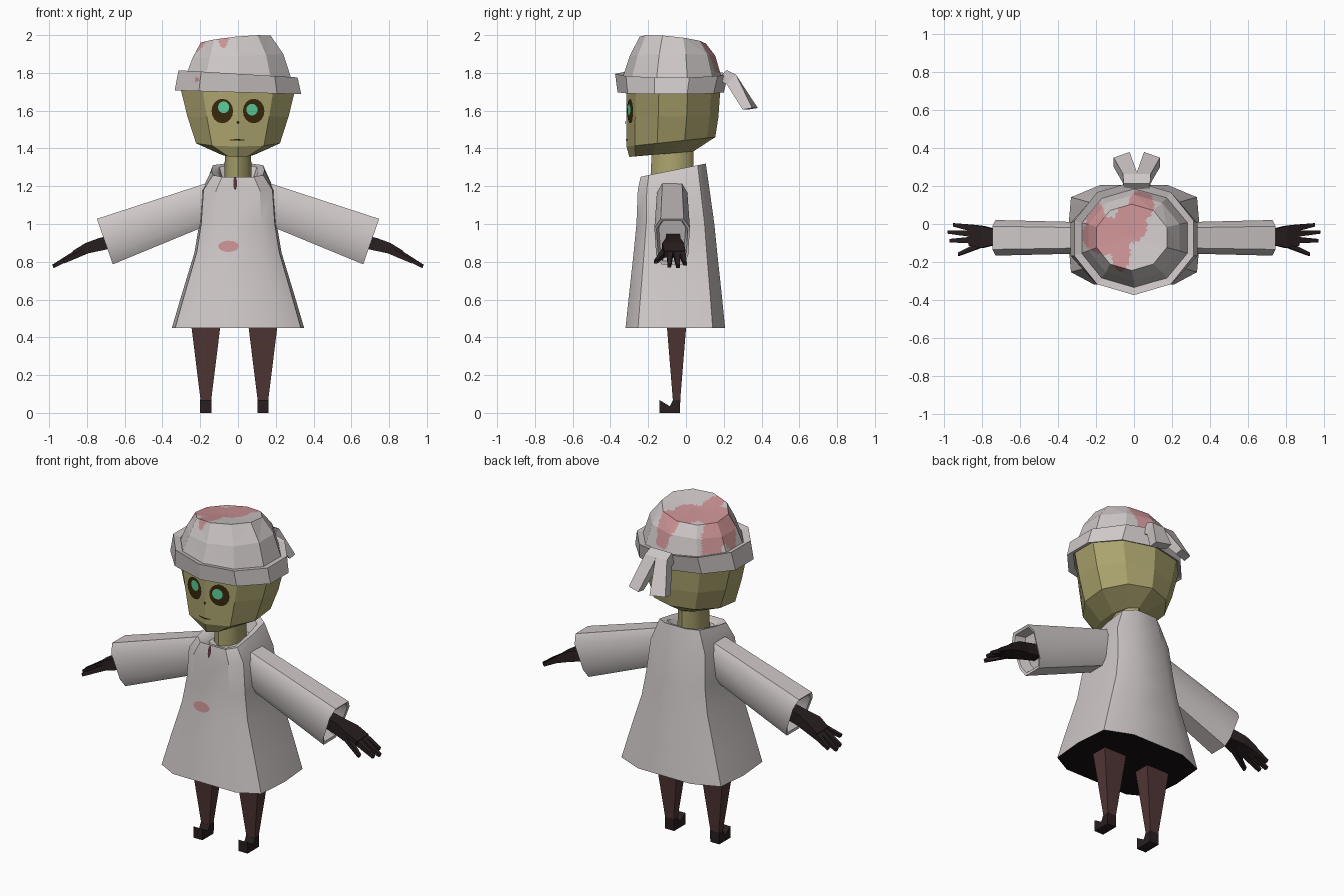
import bpy, bmesh, math
from mathutils import Vector
from mathutils.bvhtree import BVHTree

if "Cube" in bpy.data.objects:
    bpy.data.objects.remove(bpy.data.objects["Cube"])


def material(name, r, g, b):
    m = bpy.data.materials.new(name)
    m.diffuse_color = (r, g, b, 1)
    m.use_nodes = True
    m.node_tree.nodes["Principled BSDF"].inputs["Base Color"].default_value = m.diffuse_color
    return m


CLOTH = material("pale cloth", 0.62, 0.57, 0.57)
PINK = material("pink stain", 0.60, 0.29, 0.30)
SKIN = material("olive skin", 0.41, 0.37, 0.155)
EYE = material("dark brown eye", 0.04, 0.022, 0.004)
GREEN = material("green pupil", 0.11, 0.62, 0.33)
LEG = material("maroon legs", 0.082, 0.036, 0.036)
GLOVE = material("dark gloves", 0.022, 0.013, 0.014)
LINING = material("black lining", 0.008, 0.005, 0.005)


def make(name, bm, mats, smooth=None):
    bmesh.ops.recalc_face_normals(bm, faces=bm.faces[:])
    me = bpy.data.meshes.new(name)
    bm.to_mesh(me)
    bm.free()
    ob = bpy.data.objects.new(name, me)
    bpy.context.collection.objects.link(ob)
    for m in mats:
        me.materials.append(m)
    if smooth:
        bpy.ops.object.select_all(action='DESELECT')
        ob.select_set(True)
        bpy.context.view_layer.objects.active = ob
        bpy.ops.object.shade_smooth_by_angle(angle=math.radians(smooth))
    return ob


def skin_rings(rings, loop=False, bm=None):
    """Bridge a list of equal rings; cap the ends unless they loop."""
    bm = bm or bmesh.new()
    vs = [[bm.verts.new(p) for p in r] for r in rings]
    n = len(vs[0])
    pairs = list(zip(vs, vs[1:])) + ([(vs[-1], vs[0])] if loop else [])
    for a, b in pairs:
        for i in range(n):
            bm.faces.new((a[i], a[(i + 1) % n], b[(i + 1) % n], b[i]))
    if not loop:
        bm.faces.new(vs[0])
        bm.faces.new(vs[-1])
    return bm


def oval(z, rx, yf, yb, tx=0, ty=0, xc=0, n=10):
    """Ring with a corner at the front; tx, ty tilt it sideways and backwards."""
    out = []
    for i in range(n):
        a = math.tau * i / n
        x = xc + rx / 0.951 * math.sin(a)
        y = (yf + yb) / 2 - (yb - yf) / 2 * math.cos(a)
        out.append(Vector((x, y, z + tx * x - ty * math.cos(a))))
    return out


def quad(c, u, v):
    c, u, v = Vector(c), Vector(u), Vector(v)
    return [c + u + v, c - u + v, c - u - v, c + u - v]


def decal(name, target, cx, cz, rx, rz, mat, lift=0.004, n=16):
    """Thin oval patch projected from the front on to a part."""
    me = target.data
    tree = BVHTree.FromPolygons([v.co for v in me.vertices],
                                [list(p.vertices) for p in me.polygons])
    bm = bmesh.new()

    def hit(x, z):
        p = tree.ray_cast(Vector((x, -2, z)), Vector((0, 1, 0)))[0]
        return bm.verts.new((x, (p.y if p else -0.3) - lift, z))
    mid = hit(cx, cz)
    rings = [[hit(cx + s * rx * math.cos(math.tau * i / n),
                  cz + s * rz * math.sin(math.tau * i / n)) for i in range(n)]
             for s in (0.5, 1)]
    for i in range(n):
        j = (i + 1) % n
        bm.faces.new((mid, rings[0][i], rings[0][j]))
        bm.faces.new((rings[0][i], rings[1][i], rings[1][j], rings[0][j]))
    ob = make(name, bm, [mat])
    if me.polygons and ob.data.polygons[0].normal.y > 0:
        ob.data.flip_normals()
    return ob


# Head: vertical face, tapering jaw
head = make("head", skin_rings([
    oval(1.355 + 0.015, 0.085, -0.30, 0.04, ty=0.015),
    oval(1.435, 0.222, -0.315, 0.155, ty=0.025),
    oval(1.57, 0.268, -0.315, 0.172),
    oval(1.76, 0.315, -0.315, 0.185)]), [SKIN])

make("neck", skin_rings([oval(1.2, 0.07, -0.19, 0.04, n=8),
                         oval(1.4, 0.065, -0.18, 0.04, n=8)]), [SKIN], 50)

# Face details
for side, px, pz in ((-1, -0.076, 1.618), (1, 0.074, 1.605)):
    decal("eye", head, side * 0.083, 1.598, 0.057, 0.065, EYE)
    decal("pupil", head, px, pz, 0.03, 0.031, GREEN, 0.008)
decal("mouth", head, -0.005, 1.445, 0.042, 0.004, EYE)
decal("nose", head, 0, 1.538, 0.007, 0.008, EYE)

# Hat band: closed hoop, slightly higher on one side
band = make("hat_band", skin_rings([
    oval(1.697, 0.335, -0.362, 0.20, tx=-0.03),
    oval(1.795, 0.315, -0.375, 0.225, tx=-0.06),
    oval(1.785, 0.275, -0.335, 0.185, tx=-0.05),
    oval(1.705, 0.308, -0.32, 0.182, tx=-0.03)], loop=True), [CLOTH])
decal("band_stain", band, -0.235, 1.765, 0.032, 0.015, PINK)

# Hat crown: finely divided so stains can be coloured by overlapping ovals
bm = skin_rings([
    oval(1.77, 0.282, -0.338, 0.19),
    oval(1.89, 0.24, -0.298, 0.155, tx=0.04),
    oval(1.975, 0.185, -0.245, 0.105, tx=0.1, ty=-0.018, xc=-0.012)])
top = max(bm.faces, key=lambda f: f.calc_center_median().z)
hub = bmesh.ops.poke(bm, faces=[top])["verts"][0]
hub.co.z -= 0.008
bmesh.ops.triangulate(bm, faces=bm.faces[:])
bmesh.ops.subdivide_edges(bm, edges=bm.edges[:], cuts=7, use_grid_fill=True)
STAINS = [(-0.15, -0.06, 0.125, 0.10), (-0.07, -0.15, 0.05, 0.10),
          (-0.02, 0.0, 0.09, 0.10), (0.04, 0.10, 0.065, 0.08),
          (-0.205, 0.04, 0.05, 0.08)]
for f in bm.faces:
    c = f.calc_center_median()
    if c.z > 1.80 and any(((c.x - x) / a) ** 2 + ((c.y - y) / b) ** 2 < 1
                          for x, y, a, b in STAINS):
        f.material_index = 1
make("hat_crown", bm, [CLOTH, PINK])

# Ribbon tails tied at the back of the hat
for s in (-1, 1):
    make("hat_tail", skin_rings([
        quad((0.015 + s * 0.03, 0.19, 1.79), (0.04, 0, 0), (0, 0.025, 0.025)),
        quad((0.015 + s * 0.035, 0.24, 1.765), (0.038, 0, 0), (0, 0.025, 0.025)),
        quad((0.015 + s * 0.08, 0.34, 1.61), (0.042, -s * 0.015, 0), (0, 0.025, 0.004))
    ]), [CLOTH])


# Coat: flared rounded-box sections with an open collar
def coat_ring(z, rx, yf, yb, ty=0):
    half = [(0.6, -1), (0.95, -0.75), (1, 0), (0.95, 0.75), (0.5, 1)]
    outline = half + [(-x, y) for x, y in reversed(half)]
    return [Vector((x * rx, (yf + yb) / 2 + y * (yb - yf) / 2, z + y * ty))
            for x, y in outline]


bm = skin_rings([
    coat_ring(0.45, 0.35, -0.32, 0.207), coat_ring(0.62, 0.30, -0.302, 0.19),
    coat_ring(0.85, 0.23, -0.277, 0.165), coat_ring(1.0, 0.205, -0.262, 0.15),
    coat_ring(1.18, 0.192, -0.255, 0.125), coat_ring(1.285, 0.14, -0.24, 0.105, 0.035),
    coat_ring(1.275, 0.105, -0.205, 0.075, 0.035), coat_ring(1.23, 0.08, -0.195, 0.05)])
for f in bm.faces:
    if all(v.co.z < 0.5 for v in f.verts):
        f.material_index = 1
coat = make("coat", bm, [CLOTH, LINING], 35)
decal("coat_stain", coat, -0.05, 0.882, 0.054, 0.03, PINK)
decal("collar_slit", coat, -0.015, 1.215, 0.01, 0.035, LEG)


# Sleeves, hands, legs and shoes on both sides
def sleeve_ring(s, x, z, half, hy, k=1.0):
    up = Vector((s * 0.33, 0, 0.94)) * half * k
    shape = [(0.65, 1), (1, 0.6), (0.9, -0.6), (0.6, -1)]
    shape += [(-y, u) for y, u in reversed(shape)]
    return [Vector((s * x, -0.073 + y * hy * k, z)) + up * u for y, u in shape]


for s in (-1, 1):
    make("sleeve", skin_rings([
        sleeve_ring(s, 0.14, 1.115, 0.105, 0.08),
        sleeve_ring(s, 0.705, 0.907, 0.128, 0.094),
        sleeve_ring(s, 0.70, 0.909, 0.128, 0.094, 0.88),
        sleeve_ring(s, 0.64, 0.93, 0.128, 0.094, 0.75)]), [CLOTH], 40)

    bm = skin_rings([
        quad((s * 0.62, -0.068, 0.92), (0, 0.035, 0), (0, 0, 0.035)),
        quad((s * 0.73, -0.068, 0.892), (0, 0.04, 0), (s * 0.01, 0, 0.032)),
        quad((s * 0.80, -0.068, 0.872), (0, 0.058, 0), (s * 0.008, 0, 0.027)),
        quad((s * 0.868, -0.058, 0.84), (0, 0.056, 0), (s * 0.006, 0, 0.018))])
    # four tapered fingers, each (root x, root y, root z, tip x, tip y, tip z)
    for rx, ry, rz, tx, ty, tz in ((0.86, -0.02, 0.843, 0.95, -0.005, 0.79),
                                   (0.86, -0.05, 0.843, 0.98, -0.042, 0.775),
                                   (0.86, -0.085, 0.843, 0.97, -0.088, 0.78),
                                   (0.80, -0.105, 0.86, 0.925, -0.16, 0.80)):
        skin_rings([quad((s * rx, ry, rz), (0, 0.017, 0), (s * 0.006, 0, 0.016)),
                    quad((s * tx, ty, tz), (0, 0.009, 0), (s * 0.004, 0, 0.009))], bm=bm)
    make("hand", bm, [GLOVE])

    lx = 0.132 if s > 0 else -0.17
    make("leg", skin_rings([
        quad((lx, -0.05, 0.47), (0.078, 0, 0), (0, 0.052, 0)),
        quad((lx, -0.05, 0.05), (0.026, 0, 0), (0, 0.018, 0))]), [LEG])
    side = [(-0.14, 0), (-0.032, 0), (-0.03, 0.07), (-0.07, 0.065), (-0.085, 0.035), (-0.14, 0.068)]
    make("shoe", skin_rings([[Vector((lx + d, y, z)) for y, z in side]
                             for d in (-0.03, 0.03)]), [GLOVE])
